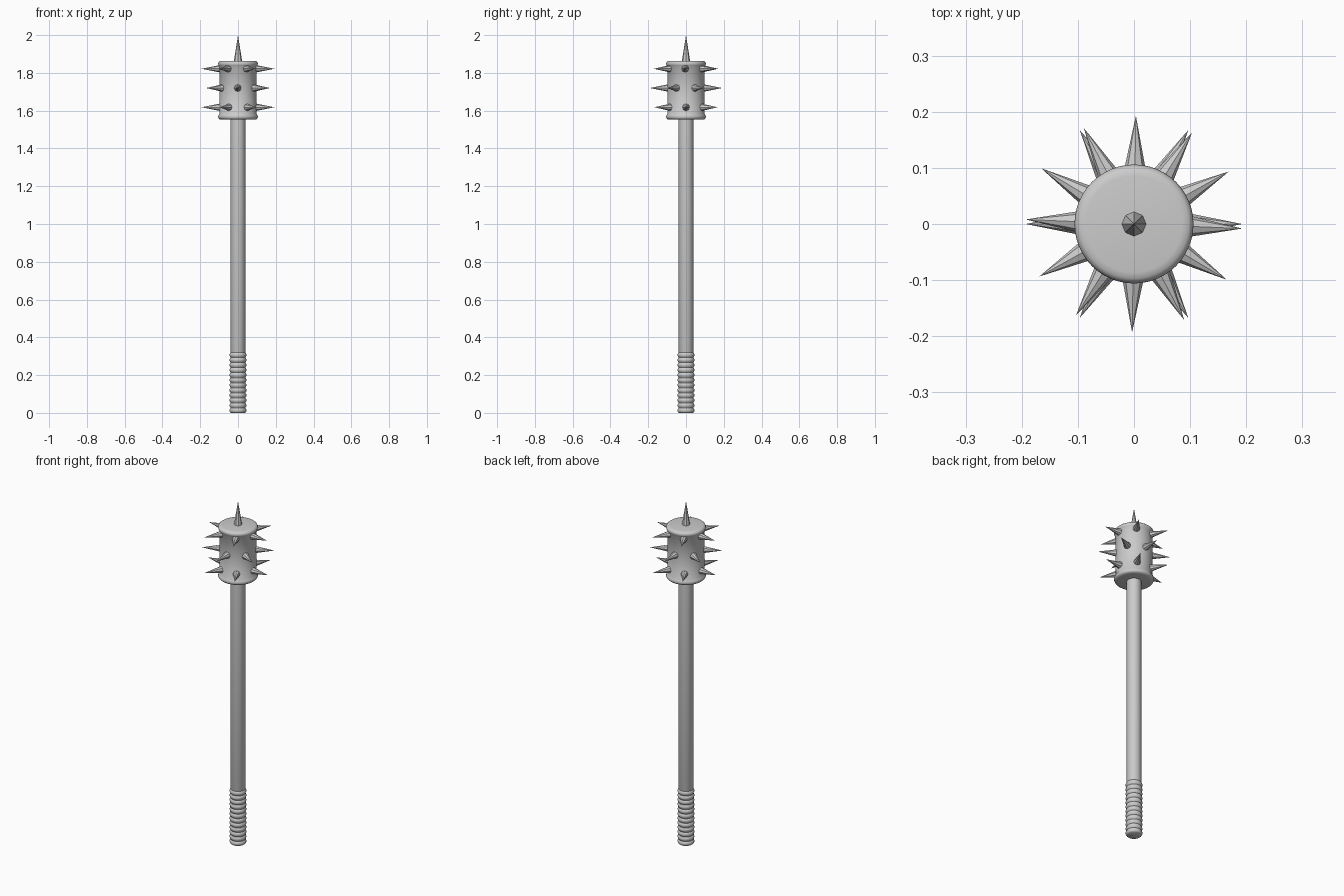
import bpy, bmesh, math
from mathutils import Matrix, Vector

if "Cube" in bpy.data.objects:
    bpy.data.objects.remove(bpy.data.objects["Cube"])


def finish(name, bm, smooth=True, angle=40):
    bmesh.ops.recalc_face_normals(bm, faces=bm.faces)
    me = bpy.data.meshes.new(name)
    bm.to_mesh(me)
    bm.free()
    ob = bpy.data.objects.new(name, me)
    bpy.context.collection.objects.link(ob)
    if smooth:
        bpy.ops.object.select_all(action='DESELECT')
        ob.select_set(True)
        bpy.context.view_layer.objects.active = ob
        bpy.ops.object.shade_smooth_by_angle(angle=math.radians(angle))
    return ob


def lathe(name, profile, sides=32):
    """Revolve (radius, z) points around z; the ends are capped."""
    bm = bmesh.new()
    rings = []
    for r, z in profile:
        rings.append([bm.verts.new((r * math.cos(2 * math.pi * i / sides),
                                    r * math.sin(2 * math.pi * i / sides), z))
                      for i in range(sides)])
    for a, b in zip(rings, rings[1:]):
        for i in range(sides):
            j = (i + 1) % sides
            bm.faces.new((a[i], a[j], b[j], b[i]))
    bm.faces.new(rings[0])
    bm.faces.new(rings[-1])
    return finish(name, bm)


def spike(name, base, direction, length, radius):
    """Eight-sided cone pointing along direction."""
    bm = bmesh.new()
    d = Vector(direction).normalized()
    rot = d.to_track_quat('Z', 'Y').to_matrix().to_4x4()
    mat = Matrix.Translation(Vector(base) + d * length / 2) @ rot
    bmesh.ops.create_cone(bm, cap_ends=True, segments=8, radius1=radius,
                          radius2=0, depth=length, matrix=mat)
    return finish(name, bm, smooth=False)


# Shaft
lathe("shaft", [(0.036, 0.004), (0.039, 0.01), (0.039, 1.56)])

# Ribbed grip at the bottom
count, z0, z1 = 12, 0.0, 0.32
pitch = (z1 - z0) / count
grip = [(0.037, z0)]
for k in range(count):
    for t, r in ((0.12, 0.041), (0.3, 0.0438), (0.5, 0.0445), (0.7, 0.0438), (0.88, 0.041)):
        grip.append((r, z0 + (k + t) * pitch))
    grip.append((0.0385, z0 + (k + 1) * pitch))
lathe("grip", grip)

# Head barrel with rounded rims at both ends
rim = [(0.086, 0.0), (0.097, 0.002), (0.103, 0.007), (0.106, 0.015),
       (0.103, 0.025), (0.098, 0.031)]
bottom, top = 1.552, 1.864
lathe("head", [(r, bottom + z) for r, z in rim]
      + [(r, top - z) for r, z in reversed(rim)], 48)

# Three staggered rows of six spikes
for row, (z, offset) in enumerate(((1.618, 0), (1.72, 29), (1.822, -2.4))):
    for i in range(6):
        a = math.radians(offset + 60 * i)
        d = Vector((math.cos(a), math.sin(a), 0))
        spike(f"side_spike_{row + 1}_{i + 1}", d * 0.088 + Vector((0, 0, z)),
              d, 0.105, 0.021)

# Top spike
spike("top_spike", (0, 0, 1.855), (0, 0, 1), 0.145, 0.023)
